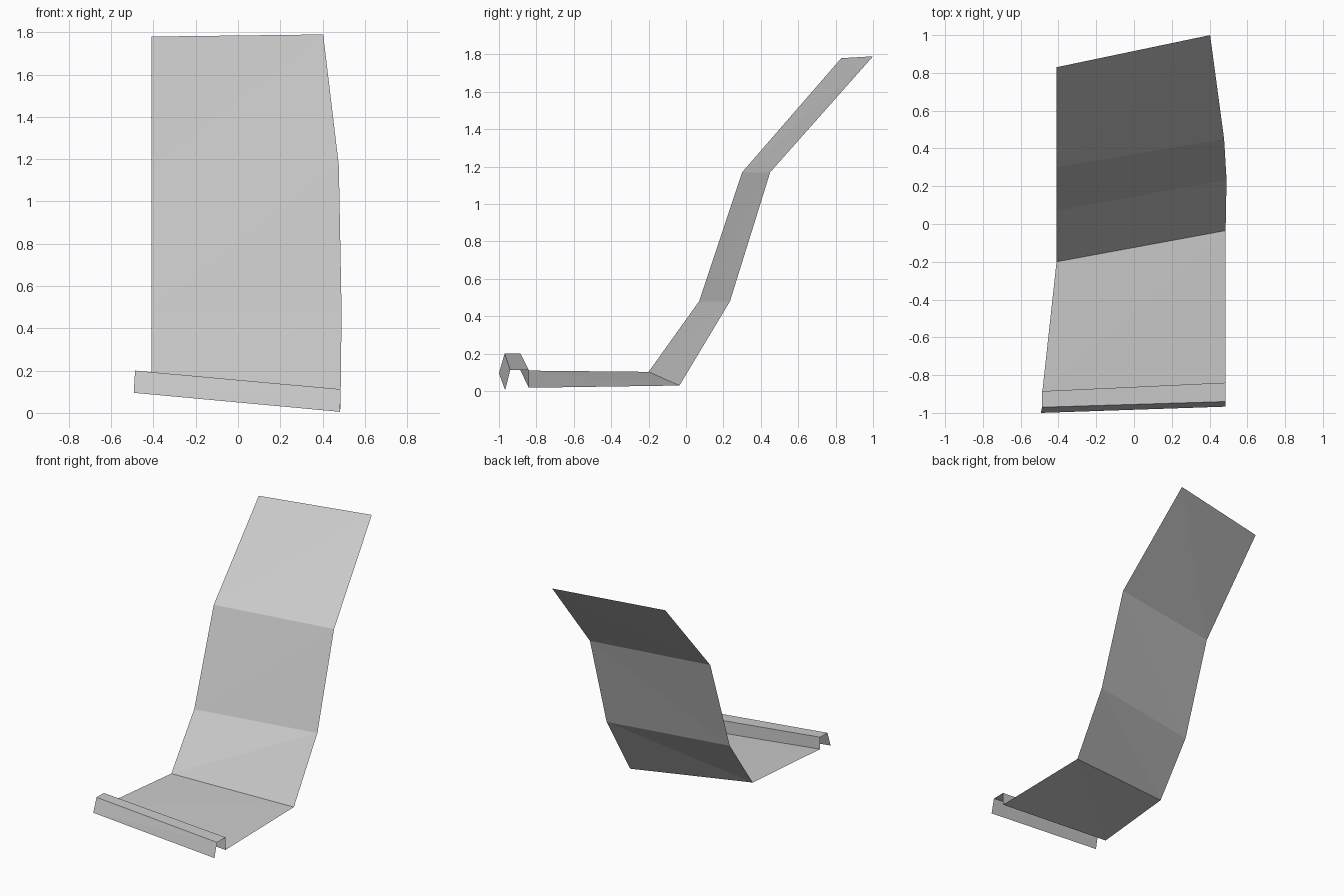
import bpy

cube = bpy.data.objects.get("Cube")
if cube:
    bpy.data.objects.remove(cube)

# Material
grey = bpy.data.materials.new("light grey")
grey.use_nodes = True
colour = (0.6, 0.6, 0.6, 1)
grey.diffuse_color = colour
grey.node_tree.nodes["Principled BSDF"].inputs["Base Color"].default_value = colour


def sheet(name, right_edge, left_edge):
    """Bent sheet between two matching edge profiles, split along one diagonal."""
    n = len(right_edge)
    faces = []
    for i in range(n - 1):
        a, b, c, d = i, n + i, n + i + 1, i + 1
        faces += [(a, b, c), (a, c, d)]
    mesh = bpy.data.meshes.new(name)
    mesh.from_pydata(right_edge + left_edge, [], faces)
    mesh.materials.append(grey)
    obj = bpy.data.objects.new(name, mesh)
    bpy.context.collection.objects.link(obj)
    return obj


# Shared bends of the sheet: (model's right edge, model's left edge)
seat_front = ((-0.485, -0.885, 0.11), (0.485, -0.84, 0.018))
seat_back = ((-0.41, -0.2, 0.103), (0.485, -0.035, 0.03))

# Hooked front lip: front flap, top strip, rear riser
lip = [((-0.493, -1.0, 0.095), (0.483, -0.967, 0.005)),
       ((-0.487, -0.97, 0.2), (0.485, -0.94, 0.112)),
       ((-0.487, -0.885, 0.2), (0.485, -0.84, 0.112)),
       seat_front]

# Backrest, three panels leaning back
back = [seat_back,
        ((-0.41, 0.07, 0.48), (0.49, 0.235, 0.48)),
        ((-0.41, 0.3, 1.17), (0.477, 0.45, 1.17)),
        ((-0.41, 0.83, 1.78), (0.403, 1.0, 1.79))]

for part, bends in (("front_lip", lip), ("seat", [seat_front, seat_back]), ("backrest", back)):
    sheet(part, [b[0] for b in bends], [b[1] for b in bends])
